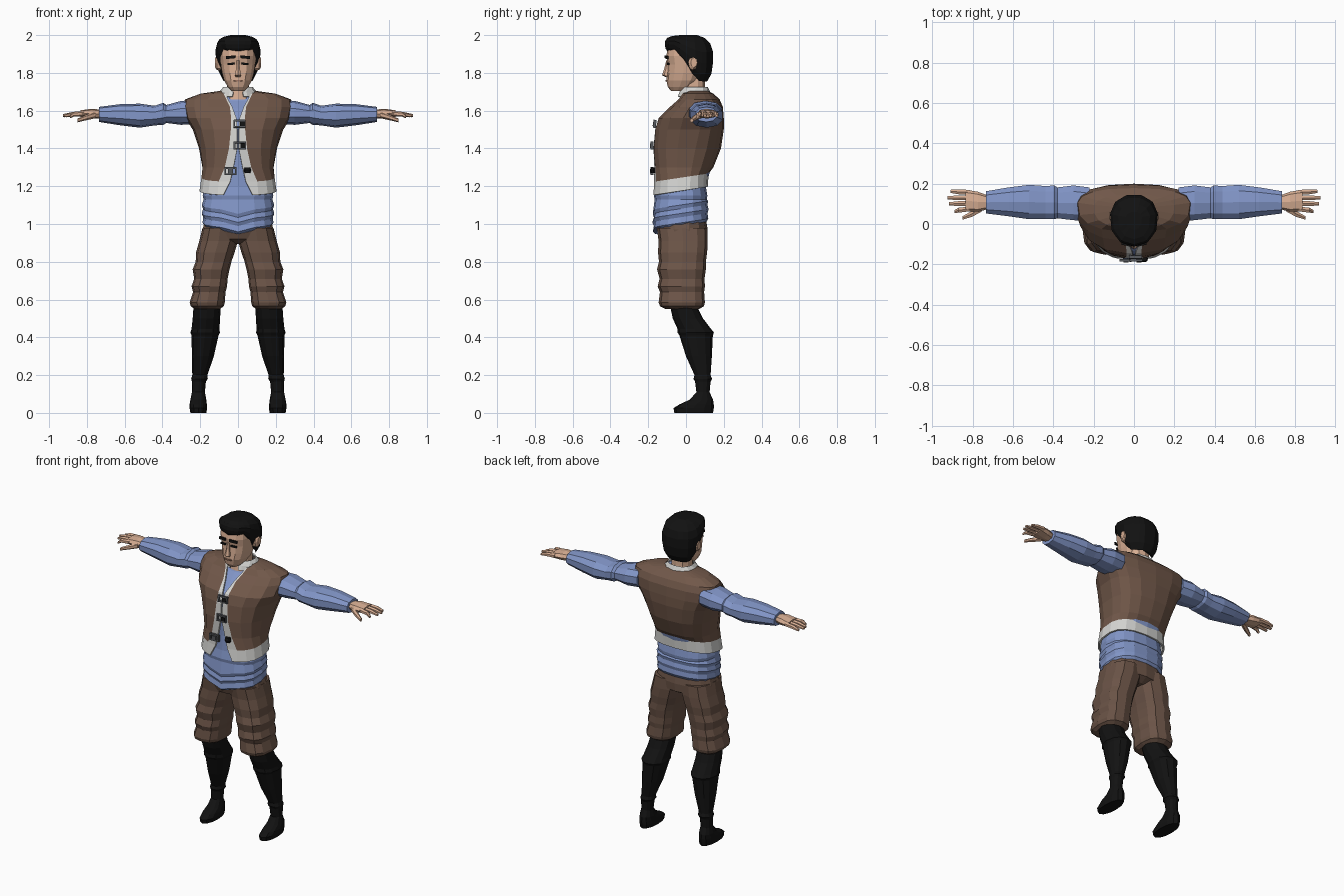
import bpy, bmesh, math
from mathutils import Matrix, Vector


def material(name, r, g, b):
    m = bpy.data.materials.new(name)
    m.diffuse_color = (r, g, b, 1)
    return m


BROWN = material("vest brown", .165, .097, .067)
TROUSER = material("trouser brown", .145, .087, .062)
BLUE = material("shirt blue", .22, .30, .57)
SKIN = material("skin", .68, .42, .29)
WHITE = material("trim white", .66, .66, .64)
BLACK = material("black", .006, .006, .006)
GREY = material("buckle grey", .09, .095, .105)
LIP = material("lip brown", .36, .19, .13)


def finish(name, bm, mats, mirror):
    bmesh.ops.recalc_face_normals(bm, faces=bm.faces)
    me = bpy.data.meshes.new(name)
    bm.to_mesh(me)
    bm.free()
    for m in mats:
        me.materials.append(m)
    ob = bpy.data.objects.new(name, me)
    bpy.context.collection.objects.link(ob)
    if mirror:
        ob.modifiers.new("mirror", 'MIRROR')
    return ob


def loft(name, rings, mats, n=12, p=2.4, axis='z', mirror=False, gaps=None,
         warp=None, wave=0):
    """Skin rings (s, a0, a1, b0, b1[, b of widest point]); gaps opens the front."""
    bm = bmesh.new()
    loops = []
    for k, r in enumerate(rings):
        s, a0, a1, b0, b1 = r[:5]
        bw = r[5] if len(r) > 5 else (b0 + b1) / 2
        ra = (a1 - a0) / 2
        ts = [2 * math.pi * i / n for i in range(n)]
        if gaps:
            g, w = gaps[k]
            t0, t1 = (math.asin(min(1, (x / ra) ** (p / 2))) for x in (g, g + w))
            ts = [t0] + [t1 + (2 * math.pi - 2 * t1) * i / n for i in range(n + 1)]
            ts.append(2 * math.pi - t0)
        loop = []
        for i, t in enumerate(ts):
            sn, cs = math.sin(t), math.cos(t)
            f = 1 - wave * (i % 2)
            a = (a0 + a1) / 2 + f * ra * math.copysign(abs(sn) ** (2 / p), sn)
            c = math.copysign(abs(cs) ** (2 / p), cs) * f
            b = bw - c * ((bw - b0) if c > 0 else (b1 - bw))
            co = Vector((a, b, s) if axis == 'z' else (s, a, b))
            if warp:
                warp(co)
            loop.append(bm.verts.new(co))
        loops.append(loop)
    m = len(loops[0])
    cols = m - 1 if gaps else m
    for k in range(len(loops) - 1):
        for i in range(cols):
            j = (i + 1) % m
            f = bm.faces.new((loops[k][i], loops[k][j], loops[k + 1][j], loops[k + 1][i]))
            if len(mats) > 1 and (k == 0 or i in (0, cols - 1)):
                f.material_index = 1
    if not gaps:
        bm.faces.new(loops[0][::-1])
        bm.faces.new(loops[-1])
    return finish(name, bm, mats, mirror)


def box(name, loc, size, mat, rot=(0, 0, 0), mirror=False):
    bm = bmesh.new()
    bmesh.ops.create_cube(bm, size=1)
    mx = Matrix.Translation(loc)
    for ang, ax in zip(rot, 'XYZ'):
        mx = mx @ Matrix.Rotation(ang, 4, ax)
    bm.transform(mx @ Matrix.Diagonal((*size, 1)))
    return finish(name, bm, [mat], mirror)


def sym(rows):
    return [(r[0], -r[1], *r[1:]) for r in rows]


# Vest with white trim along the opening and hem
vest = [(1.175, .205, -.178, .115, -.02), (1.245, .195, -.17, .12, -.02),
        (1.30, .19, -.168, .145, 0), (1.40, .207, -.172, .185, .03),
        (1.50, .24, -.163, .2, .06), (1.56, .278, -.145, .2, .08),
        (1.62, .29, -.085, .195, .095), (1.66, .28, -.04, .178, .095),
        (1.69, .2, -.022, .145, .08), (1.705, .095, -.01, .115, .05)]
gaps = [(.078, .03), (.042, .06), (.024, .046), (.004, .044), (.004, .034),
        (.008, .028), (.03, .013), (.052, .01), (.066, .01), (.07, .01)]


def hem_tilt(v):
    if v.z < 1.27:
        v.z += (v.y + .03) * .15


ob = loft("vest", sym(vest), [BROWN, WHITE], n=16, p=2.5, gaps=gaps, warp=hem_tilt)
sol = ob.modifiers.new("thickness", 'SOLIDIFY')
sol.thickness, sol.offset = .01, -1


# Shirt: gathered waist, then a core just under the vest
def waist_dip(v):
    if v.z < 1.12:
        v.z += .15 * v.y - (max(0, .1 - abs(v.x)) * .25 if v.y < 0 else 0)


shirt = [(.995, .176, -.16, .108), (1.01, .188, -.176, .118), (1.04, .184, -.17, .114),
         (1.06, .192, -.178, .12), (1.085, .185, -.17, .113), (1.105, .192, -.176, .118),
         (1.13, .182, -.166, .11), (1.15, .187, -.17, .113), (1.20, .177, -.16, .105)]
shirt += [(r[0] - .008, r[1] - .014, r[2] + .012, r[3] - .014, r[4]) for r in vest[2:]]
loft("shirt", sym(shirt), [BLUE], n=16, p=2.5, warp=waist_dip)

# Collar and neck
ob = loft("collar", sym([(1.675, .105, -.045, .135, .05), (1.70, .1, -.035, .128, .05),
                         (1.725, .078, -.022, .115, .05)]), [WHITE], n=10,
          gaps=[(.03, .02), (.025, .02), (.035, .02)])
ob.modifiers.new("thickness", 'SOLIDIFY').thickness = .008
loft("neck", sym([(1.66, .068, -.03, .108), (1.72, .06, -.02, .1), (1.80, .06, -.02, .1)]),
     [SKIN], n=10)

# Clasps: rectangular frames with a dark tongue, and a toggle
for i, (x, y, z, tilt) in enumerate([(.008, -.165, 1.53, -.15), (.01, -.18, 1.415, -.03),
                                     (-.04, -.18, 1.28, 0)]):
    rot = (tilt, 0, 0)
    for s in (-1, 1):
        box(f"clasp_side_{i}", (x + s * .028, y, z), (.009, .014, .042), GREY, rot)
        box(f"clasp_bar_{i}", (x, y, z + s * .017), (.06, .014, .009), GREY, rot)
    box(f"clasp_tongue_{i}", (x + (.015 if i < 2 else 0), y - .002, z), (.026, .016, .024),
        BLACK if i < 2 else GREY, rot)
loft("toggle", [(1.27, .035, .065, -.185, -.155), (1.285, .03, .07, -.19, -.155),
                (1.30, .035, .065, -.185, -.155)], [BLACK], n=8)

# Sleeves with elbow folds
loft("sleeve", [(.22, .01, .185, 1.53, 1.655), (.30, .015, .195, 1.525, 1.652),
                (.38, .025, .185, 1.535, 1.63), (.395, .02, .195, 1.525, 1.642),
                (.44, .02, .192, 1.522, 1.626), (.52, .02, .198, 1.51, 1.637),
                (.62, .035, .185, 1.522, 1.635), (.735, .05, .165, 1.54, 1.62)],
     [BLUE], n=10, p=2.3, axis='x', mirror=True)

# Hands: palm, four fingers and thumb
loft("palm", [(.72, .075, .14, 1.56, 1.605), (.775, .06, .16, 1.558, 1.61),
              (.835, .062, .17, 1.565, 1.602)], [SKIN], n=8, axis='x', mirror=True)
for i, (y, ty, tx, tz) in enumerate([(.157, .162, .91, 1.572), (.13, .13, .926, 1.574),
                                     (.102, .10, .918, 1.572), (.075, .062, .89, 1.566)]):
    my = (y + ty) / 2
    loft(f"finger_{i}", [(.815, y - .014, y + .014, 1.57, 1.598),
                         (.87, my - .014, my + .014, 1.568, 1.594),
                         (tx, ty - .009, ty + .009, tz - .007, tz + .008)],
         [SKIN], n=6, p=2, axis='x', mirror=True)
loft("thumb", [(.755, .06, .1, 1.56, 1.595), (.80, .035, .07, 1.55, 1.58),
               (.85, .02, .04, 1.538, 1.558)], [SKIN], n=6, p=2, axis='x', mirror=True)

# Trousers: seat and baggy legs
loft("trouser_seat", sym([(.895, .05, -.09, .07), (.92, .19, -.14, .112),
                          (.97, .192, -.158, .115), (1.03, .175, -.155, .105)]), [TROUSER], n=14)
loft("trouser_leg", [(.55, .095, .23, -.11, .07), (.565, .075, .25, -.138, .095),
                     (.585, .07, .256, -.145, .1), (.64, .066, .238, -.138, .096),
                     (.67, .058, .246, -.15, .1), (.71, .055, .232, -.14, .098),
                     (.76, .045, .24, -.153, .105), (.80, .035, .224, -.143, .105),
                     (.85, .018, .222, -.148, .112), (.91, .0, .205, -.145, .115),
                     (.98, .0, .188, -.155, .113)], [TROUSER], n=12, p=2.6, mirror=True)

# Boots: foot, ankle wrinkles, shaft and knee cuff
loft("boot", [(0, .168, .252, -.062, .143), (.025, .163, .256, -.066, .147),
              (.045, .165, .256, -.035, .147), (.07, .168, .252, .02, .143),
              (.11, .175, .244, .055, .125), (.165, .17, .244, .048, .13),
              (.18, .16, .248, .04, .138), (.20, .162, .242, .045, .13),
              (.30, .128, .244, .0, .137), (.41, .103, .246, -.035, .142),
              (.425, .096, .252, -.045, .148), (.445, .098, .246, -.045, .132),
              (.50, .095, .24, -.07, .09), (.57, .09, .235, -.085, .055)],
     [BLACK], n=12, p=2.2, mirror=True)

# Head
loft("head", sym([(1.705, .036, -.08, -.01, -.03), (1.725, .055, -.096, .03, -.01),
                  (1.76, .075, -.104, .06, .01), (1.80, .086, -.1, .09, .02),
                  (1.845, .093, -.096, .12, .02), (1.89, .098, -.104, .125, .02),
                  (1.94, .095, -.095, .12, .02), (1.975, .06, -.05, .09, .02)]),
     [SKIN], n=14)
loft("nose", sym([(1.778, .014, -.108, -.08), (1.788, .019, -.127, -.08),
                  (1.82, .012, -.116, -.08), (1.865, .008, -.105, -.08)]), [SKIN], n=6, p=2)
loft("ear", [(.08, .015, .05, 1.81, 1.875), (.112, .012, .06, 1.815, 1.885),
             (.122, .025, .06, 1.83, 1.88)], [SKIN], n=8, p=2, axis='x', mirror=True)
box("eyebrow", (.038, -.103, 1.883), (.05, .009, .015), BLACK, (0, .1, .22), True)
box("eye", (.037, -.096, 1.848), (.036, .008, .011), BLACK, (0, .06, .2), True)
box("mouth", (0, -.104, 1.759), (.05, .008, .008), LIP)


# Hair: low at the nape, lifted over the forehead
def hairline(v):
    k = min(1, max(0, (v.y + .06) / .13))
    edge = 1.915 + (1.755 - 1.915) * k
    v.z = 2 - (2 - v.z) * (2 - edge) / .25


loft("hair", sym([(1.75, .088, -.1, .115, .03), (1.79, .108, -.108, .138, .03),
                  (1.85, .118, -.112, .147, .03), (1.91, .12, -.11, .147, .03),
                  (1.955, .108, -.1, .132, .03), (1.985, .08, -.075, .1, .03),
                  (2.0, .04, -.03, .06, .03)]),
     [BLACK], n=22, p=2.2, warp=hairline, wave=.035)
